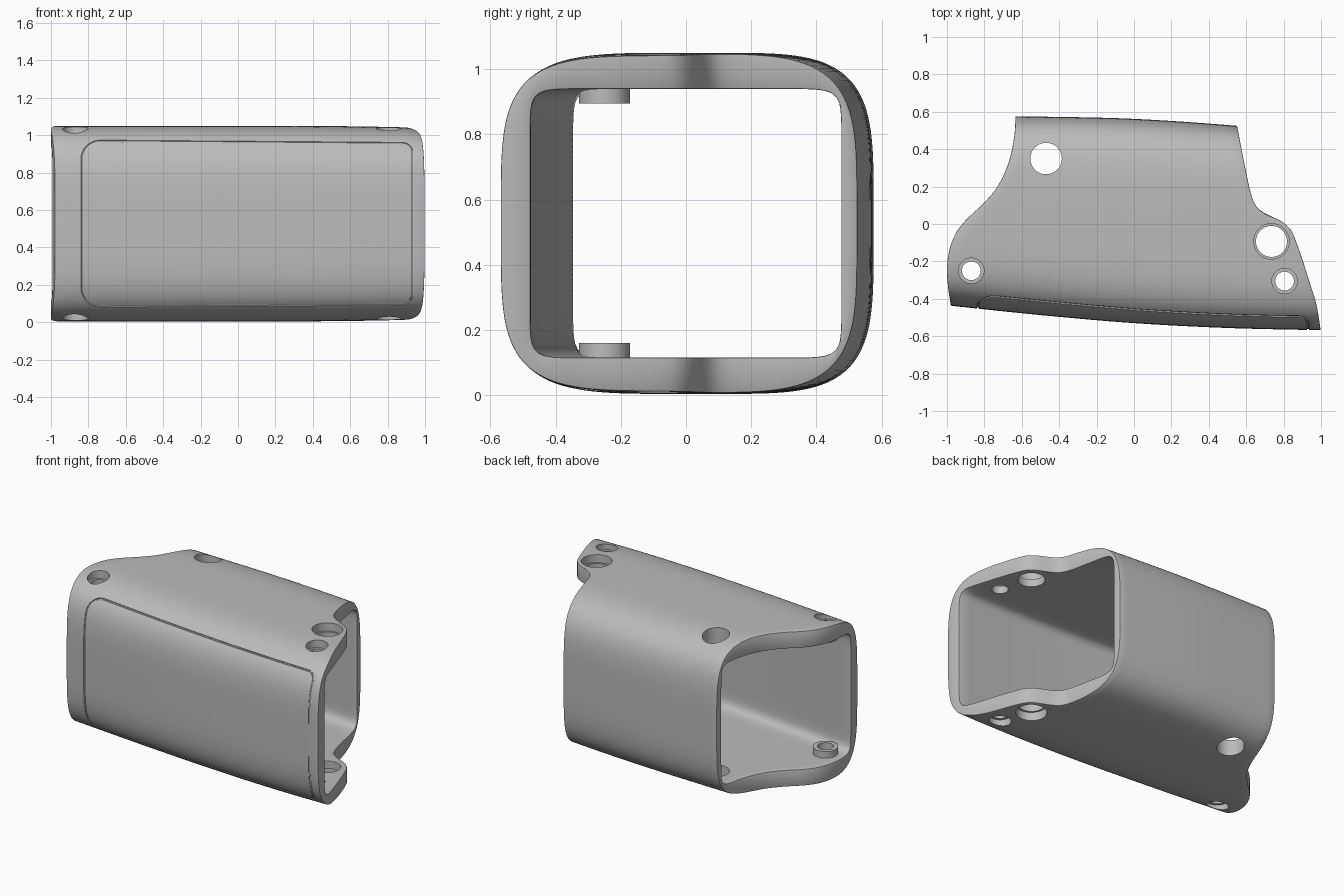
import bpy, bmesh, math
from mathutils import Vector

if "Cube" in bpy.data.objects:
    bpy.data.objects.remove(bpy.data.objects["Cube"])

MID_Z = 0.527
SECTION = 4.3        # squareness of the outer section
INNER = 15           # squareness of the cavity

# Plan-view outlines as (y, x) and wall lines as (x, y)
RIGHT_END = [(-.58, 1), (-.43, .975), (-.3, .935), (-.18, .897), (-.07, .857), (-.02, .83),
             (.02, .78), (.045, .72), (.08, .665), (.14, .632), (.3, .595), (.53, .55)]
LEFT_END = [(-.45, -.977), (-.33, -.995), (-.23, -1), (-.13, -.985), (-.05, -.953), (.02, -.9),
            (.11, -.805), (.2, -.73), (.33, -.67), (.47, -.64), (.58, -.633)]
FRONT = [(-1, -.435), (-.5, -.487), (0, -.53), (.5, -.556), (1, -.568)]
BACK = [(-1, .578), (-.5, .574), (0, .562), (.55, .525), (1, .48)]


def smooth_at(pts, s):
    """Cubic interpolation through sorted points, clamped at the ends."""
    s = min(max(s, pts[0][0]), pts[-1][0])
    i = next(k for k in range(len(pts) - 1) if s <= pts[k + 1][0])

    def slope(k):
        a, b = pts[max(k - 1, 0)], pts[min(k + 1, len(pts) - 1)]
        return (b[1] - a[1]) / (b[0] - a[0])
    (s0, v0), (s1, v1) = pts[i], pts[i + 1]
    h = s1 - s0
    t = (s - s0) / h
    return (v0 * (1 + 2 * t) * (1 - t) ** 2 + v1 * t * t * (3 - 2 * t)
            + slope(i) * h * t * (1 - t) ** 2 - slope(i + 1) * h * t * t * (1 - t))


def half_height(x):
    return 0.523 - 0.012 * max(0, x) ** 3


def walls(x, inner):
    front, back = smooth_at(FRONT, x), smooth_at(BACK, x)
    return (front + 0.09, back - 0.048) if inner else (front, back)


def wall_point(u, angle, inner):
    """Point on the tube: u runs end to end, angle runs round the section."""
    n = INNER if inner else SECTION
    c, s = math.cos(angle), math.sin(angle)
    r = (abs(c) ** n + abs(s) ** n) ** (-1 / n)
    x = 0
    for _ in range(15):
        f, b = walls(x, inner)
        y = (f + b) / 2 + (b - f) / 2 * r * c
        left, right = smooth_at(LEFT_END, y), smooth_at(RIGHT_END, y)
        x = left + (right - left) * u
    return x, y, MID_Z + (0.412 if inner else half_height(x)) * r * s


def make(name, bm, helper=False):
    bmesh.ops.recalc_face_normals(bm, faces=bm.faces)
    me = bpy.data.meshes.new(name)
    bm.to_mesh(me)
    bm.free()
    ob = bpy.data.objects.new(name, me)
    bpy.context.collection.objects.link(ob)
    ob.hide_render = helper
    return ob


def skin(bm, rings):
    """Quads over a closed series of closed rings."""
    for a, b in zip(rings, rings[1:] + rings[:1]):
        for i in range(len(a)):
            j = (i + 1) % len(a)
            bm.faces.new((a[i], a[j], b[j], b[i]))


def cylinder(name, x, y, z0, z1, r):
    bm = bmesh.new()
    bmesh.ops.create_cone(bm, cap_ends=True, segments=48, radius1=r, radius2=r, depth=z1 - z0)
    bmesh.ops.translate(bm, verts=bm.verts, vec=(x, y, (z0 + z1) / 2))
    return make(name, bm, True)


def apply(ob, kind, **settings):
    mod = ob.modifiers.new(kind, kind)
    for key, value in settings.items():
        setattr(mod, key, value)
    bpy.context.view_layer.objects.active = ob
    bpy.ops.object.modifier_apply(modifier=mod.name)


def combine(ob, tool, operation):
    apply(ob, 'BOOLEAN', object=tool, operation=operation, solver='EXACT')
    bpy.data.objects.remove(tool)


# Hollow housing: outer skin out, cavity skin back
STEPS, SIDES = 24, 192
bm = bmesh.new()
rings = []
for inner in (False, True):
    order = range(STEPS + 1)
    for k in (reversed(order) if inner else order):
        rings.append([bm.verts.new(wall_point(k / STEPS, math.tau * (i + .5) / SIDES, inner))
                      for i in range(SIDES)])
skin(bm, rings)
housing = make("housing", bm)
apply(housing, 'BEVEL', width=0.008, segments=2, limit_method='ANGLE', angle_limit=math.radians(60))

# Screw bosses inside the left end
for z0, z1 in ((0.09, 0.16), (0.895, 0.96)):
    combine(housing, cylinder("boss", -.87, -.25, z0, z1, 0.078), 'UNION')

# Through holes, some with a wider counterbore on the outside
for x, y, r, wide in ((-.87, -.25, .05, .068), (.805, -.305, .05, .068),
                      (.735, -.093, .083, .095), (-.47, .35, .084, 0)):
    combine(housing, cylinder("hole", x, y, -.2, 1.3, r), 'DIFFERENCE')
    if wide:
        combine(housing, cylinder("counterbore", x, y, .95 + .04, 1.3, wide), 'DIFFERENCE')
        combine(housing, cylinder("counterbore", x, y, -.2, .065, wide), 'DIFFERENCE')


# Panel groove: a thin tube following the front surface
def front_point(x, z):
    f, b = walls(x, False)
    zn = abs(z - MID_Z) / half_height(x)
    return Vector((x, (f + b) / 2 - (b - f) / 2 * (1 - zn ** SECTION) ** (1 / SECTION), z))


path = []
corners = [(.93, .095, .05, -90), (.93, .957, .05, 0), (-.835, .97, .1, 90), (-.835, .085, .1, 180)]
for k, (x, z, r, start) in enumerate(corners):
    cx = x - r if x > 0 else x + r
    cz = z - r if z > .5 else z + r
    for i in range(9):
        a = math.radians(start + i * 11.25)
        path.append((cx + r * math.cos(a), cz + r * math.sin(a)))
    nx, nz, nr, _ = corners[(k + 1) % 4]
    end = {0: (.93, nz - nr), 1: (nx + nr, nz), 2: (nx, nz + nr), 3: (nx - nr, nz)}[k]
    p0 = path[-1]
    for i in range(1, 24):
        path.append(tuple(p + (q - p) * i / 24 for p, q in zip(p0, end)))

points = [front_point(*p) for p in path]
bm = bmesh.new()
rings = []
for i, p in enumerate(points):
    along = (points[(i + 1) % len(points)] - points[i - 1]).normalized()
    side = along.cross(Vector((0, 1, 0))).normalized()
    out = side.cross(along)
    rings.append([bm.verts.new(p + 0.0065 * (side * math.cos(a) + out * math.sin(a)))
                  for a in (math.tau * (j + .5) / 6 for j in range(6))])
skin(bm, rings)
combine(housing, make("groove", bm, True), 'DIFFERENCE')

# Material and shading
grey = bpy.data.materials.new("grey plastic")
grey.use_nodes = True
grey.diffuse_color = (0.5, 0.5, 0.5, 1)
grey.node_tree.nodes["Principled BSDF"].inputs["Base Color"].default_value = grey.diffuse_color
housing.data.materials.clear()
housing.data.materials.append(grey)
for face in housing.data.polygons:
    face.material_index = 0
bpy.ops.object.select_all(action='DESELECT')
housing.select_set(True)
bpy.context.view_layer.objects.active = housing
bpy.ops.object.shade_smooth_by_angle(angle=math.radians(32))
